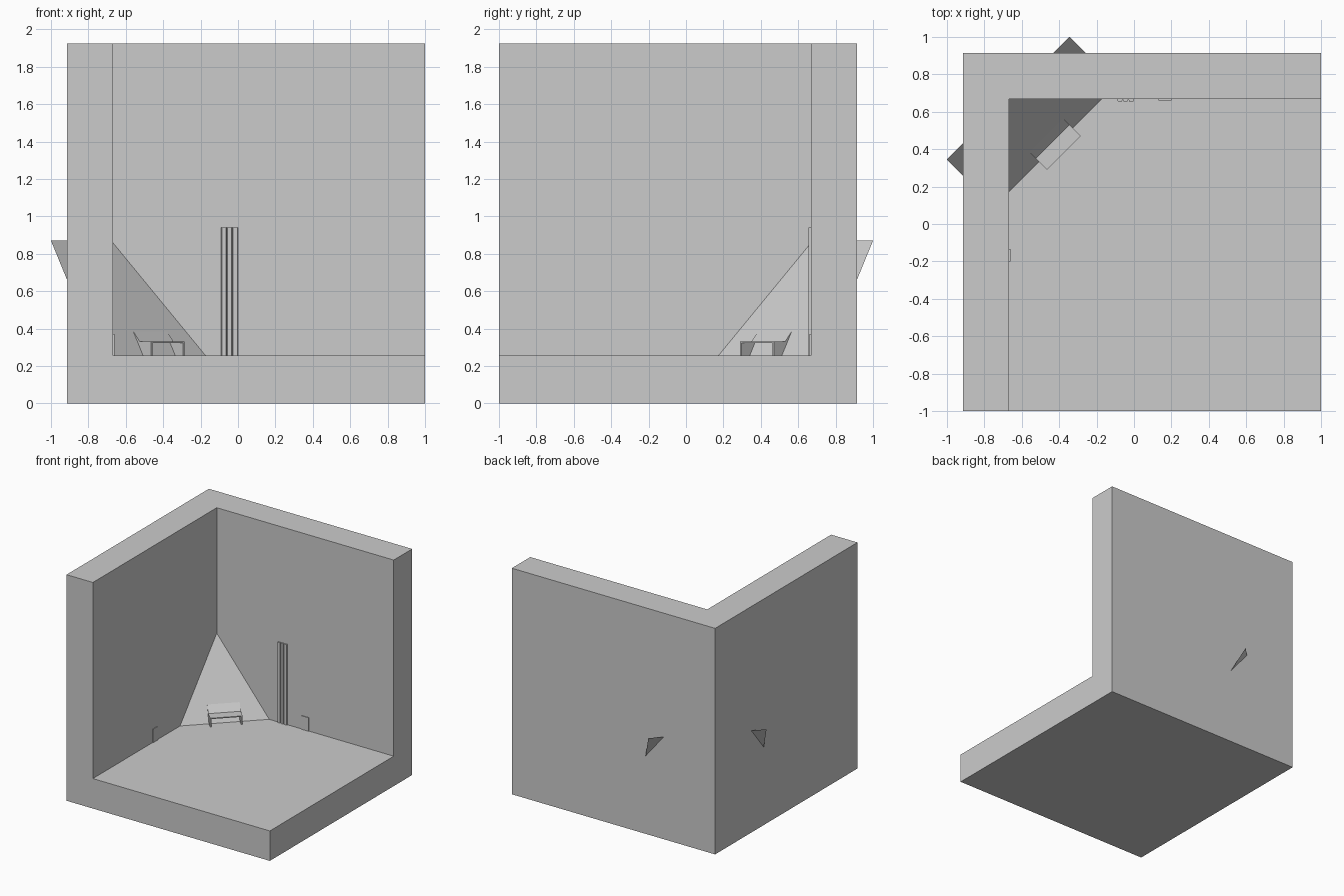
import bpy, bmesh
from mathutils import Vector

if "Cube" in bpy.data.objects:
    bpy.data.objects.remove(bpy.data.objects["Cube"])


def mesh_object(name, verts, faces):
    me = bpy.data.meshes.new(name)
    me.from_pydata(verts, [], faces)
    bm = bmesh.new()
    bm.from_mesh(me)
    bmesh.ops.recalc_face_normals(bm, faces=bm.faces)
    bm.to_mesh(me)
    bm.free()
    ob = bpy.data.objects.new(name, me)
    bpy.context.collection.objects.link(ob)
    return ob


def prism(name, start, end):
    """Solid between two matching outlines."""
    n = len(start)
    sides = [(i, (i + 1) % n, (i + 1) % n + n, i + n) for i in range(n)]
    caps = [tuple(range(n)), tuple(range(n, 2 * n))]
    return mesh_object(name, start + end, sides + caps)


def box(name, lo, hi):
    ring = [(lo[0], lo[1]), (hi[0], lo[1]), (hi[0], hi[1]), (lo[0], hi[1])]
    return prism(name, [(*p, lo[2]) for p in ring], [(*p, hi[2]) for p in ring])


def diag(s, u, z):
    """Corner coordinates: s runs along the diagonal face, u points out of the corner."""
    return ((s + u) / 2, (s - u) / 2, z)


def diag_prism(name, profile, s0, s1):
    return prism(name, [diag(s0, u, z) for u, z in profile],
                 [diag(s1, u, z) for u, z in profile])


WALL, FLOOR = 0.667, 0.255

# Room corner: floor and two thick walls, cut from one block
room = box("room_corner", (-0.915, -1, 0), (1, 0.915, 1.925))
cutter = box("room_cutter", (-WALL, -1.5, FLOOR), (1.5, WALL, 2.5))
cutter.hide_render = True
mod = room.modifiers.new("hollow", 'BOOLEAN')
mod.operation = 'DIFFERENCE'
mod.solver = 'EXACT'
mod.object = cutter
bpy.context.view_layer.objects.active = room
bpy.ops.object.modifier_apply(modifier=mod.name)
bpy.data.objects.remove(cutter)

# Sloping chimney sheet, its top corners poking through the walls
mesh_object("chimney_slope",
            [diag(-0.655, -1.345, 0.87), diag(0.655, -1.345, 0.87),
             diag(0.655, -0.84, FLOOR), diag(-0.655, -0.84, FLOOR)],
            [(0, 1, 2, 3)])

# Hearth surround: thin mantel with sloping hood, and two side panels
mantel = [(-0.755, 0.33), (-0.875, 0.33), (-0.945, 0.385),
          (-0.945, 0.375), (-0.875, 0.322), (-0.755, 0.322)]
side = [(-0.755, FLOOR), (-0.755, 0.33), (-0.875, 0.33), (-0.945, 0.385), (-0.84, FLOOR)]
diag_prism("hearth_mantel", mantel, -0.165, 0.175)
diag_prism("hearth_side_left", side, -0.175, -0.159)
diag_prism("hearth_side_right", side, 0.169, 0.185)

# Three upright strips on the back wall
for i in range(3):
    x = -0.09 + 0.03 * i
    strip = [(x, WALL), (x + 0.004, 0.656), (x + 0.026, 0.656), (x + 0.03, WALL)]
    prism(f"wall_strip_{i + 1}", [(*p, FLOOR) for p in strip], [(*p, 0.94) for p in strip])

# Small wall plates near the floor
box("back_wall_plate", (0.13, WALL - 0.006, FLOOR), (0.2, WALL, 0.37))
box("left_wall_plate", (-WALL, -0.2, FLOOR), (-WALL + 0.006, -0.135, 0.37))
